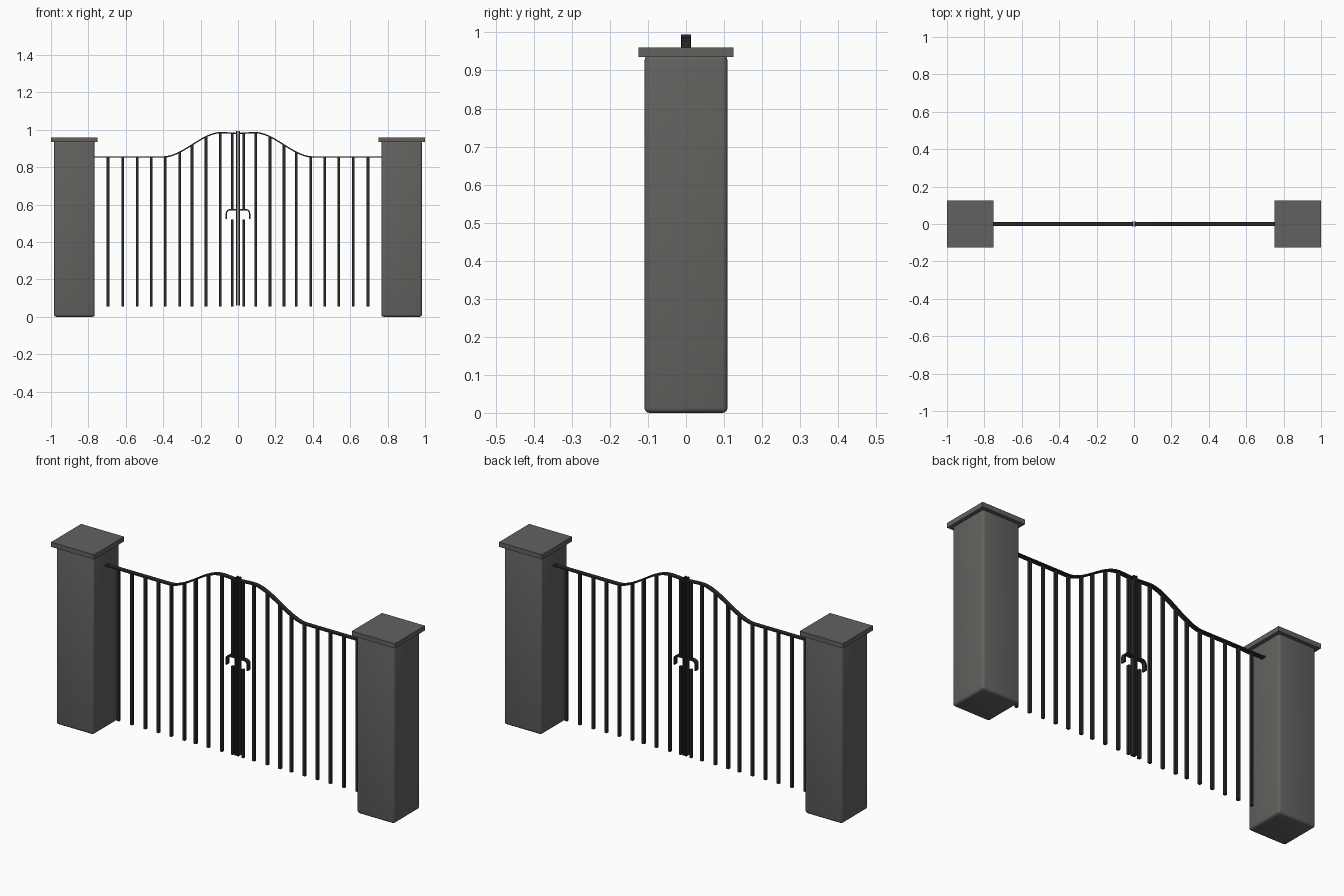
import bpy, bmesh, math
from mathutils import Vector

if "Cube" in bpy.data.objects:
    bpy.data.objects.remove(bpy.data.objects["Cube"])


def material(name, rgb):
    m = bpy.data.materials.new(name)
    m.diffuse_color = (*rgb, 1)
    m.use_nodes = True
    m.node_tree.nodes["Principled BSDF"].inputs["Base Color"].default_value = m.diffuse_color
    return m


STONE = material("warm_grey_stone", (0.125, 0.120, 0.113))
IRON = material("black_iron", (0.022, 0.022, 0.022))


def finish(name, bm, mat, smooth=False):
    bmesh.ops.recalc_face_normals(bm, faces=bm.faces)
    me = bpy.data.meshes.new(name)
    bm.to_mesh(me)
    bm.free()
    me.materials.append(mat)
    ob = bpy.data.objects.new(name, me)
    bpy.context.collection.objects.link(ob)
    if smooth:
        bpy.context.view_layer.objects.active = ob
        ob.select_set(True)
        bpy.ops.object.shade_smooth_by_angle(angle=math.radians(35))
        ob.select_set(False)
    return ob


def add_box(bm, x0, x1, y, z0, z1):
    verts = bmesh.ops.create_cube(bm, size=1)["verts"]
    for v in verts:
        v.co = ((x0 + x1) / 2 + v.co.x * (x1 - x0), v.co.y * 2 * y,
                (z0 + z1) / 2 + v.co.z * (z1 - z0))


def ribbon(name, pts, thick, depth):
    """Flat iron strip following x/z points, wide in y."""
    bm = bmesh.new()
    rings = []
    for i, p in enumerate(pts):
        a, b = Vector(pts[max(i - 1, 0)]), Vector(pts[min(i + 1, len(pts) - 1)])
        d = (b - a).normalized()
        n = Vector((-d.y, d.x)) * thick / 2
        rings.append([bm.verts.new((p[0] + s * n.x, y, p[1] + s * n.y))
                      for s, y in ((1, -depth), (1, depth), (-1, depth), (-1, -depth))])
    for r, q in zip(rings, rings[1:]):
        for k in range(4):
            bm.faces.new((r[k], r[(k + 1) % 4], q[(k + 1) % 4], q[k]))
    bm.faces.new(rings[0])
    bm.faces.new(rings[-1])
    return finish(name, bm, IRON, True)


def rail_z(x):
    """Height of the swept top rail at distance x from the middle."""
    t = min(max((x - 0.09) / 0.31, 0), 1)
    dip = 0.005 * max(0, 1 - x / 0.08)
    return 0.985 - 0.13 * t * t * (3 - 2 * t) - dip


BARS = (0.094, 0.171, 0.246, 0.312, 0.388, 0.463, 0.538, 0.617, 0.695)

for side, s in (("left", -1), ("right", 1)):
    # Stone pillar with rounded edges
    bm = bmesh.new()
    add_box(bm, s * 0.875 - 0.109, s * 0.875 + 0.109, 0.109, 0, 0.94)
    bmesh.ops.bevel(bm, geom=bm.edges[:], offset=0.013, segments=3,
                    profile=0.5, affect='EDGES')
    finish(side + "_pillar", bm, STONE, True)

    # Pillar cap
    bm = bmesh.new()
    add_box(bm, s * 0.875 - 0.125, s * 0.875 + 0.125, 0.125, 0.935, 0.96)
    finish(side + "_pillar_cap", bm, STONE)

    # Top rail
    xs = [0.006 + 0.01 * i for i in range(42)] + [0.77]
    ribbon(side + "_top_rail", [(s * x, rail_z(x)) for x in xs], 0.007, 0.012)

    # Upright bars, the innermost broken by the handle
    bm = bmesh.new()
    for x in BARS:
        add_box(bm, s * x - 0.007, s * x + 0.007, 0.007, 0.055, rail_z(x))
    add_box(bm, s * 0.031 - 0.006, s * 0.031 + 0.006, 0.007, 0.055, 0.52)
    add_box(bm, s * 0.031 - 0.006, s * 0.031 + 0.006, 0.007, 0.575, rail_z(0.03))
    finish(side + "_bars", bm, IRON)

    # Meeting post in the middle
    bm = bmesh.new()
    add_box(bm, s * 0.0065 - 0.0045, s * 0.0065 + 0.0045, 0.013, 0.06, 0.995)
    finish(side + "_meeting_post", bm, IRON)

    # Hooked handle
    arc = [(0.042 + 0.02 * math.sin(a), 0.553 + 0.02 * math.cos(a))
           for a in (math.pi / 2 * i / 8 for i in range(9))]
    path = [(0.006, 0.573)] + arc + [(0.062, 0.523)]
    ribbon(side + "_handle", [(s * x, z) for x, z in path], 0.007, 0.012)
